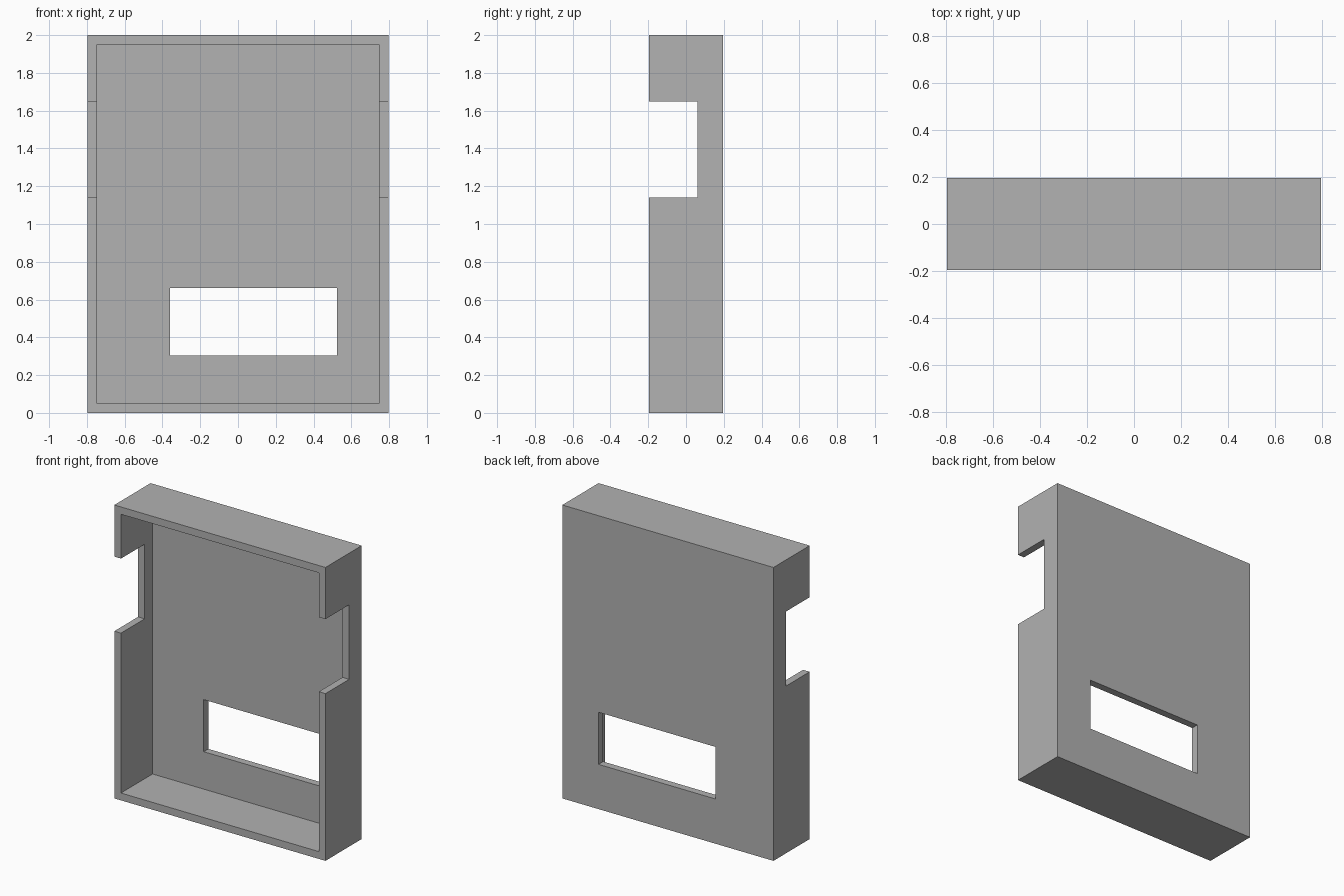
import bpy
import bmesh
from mathutils import Vector

old = bpy.data.objects.get("Cube")
if old:
    bpy.data.objects.remove(old, do_unlink=True)

W, D, H = 0.796, 0.195, 2.0   # half width, half depth, height
WALL = 0.05                   # wall and back panel thickness
OVER = 0.1                    # cutter overshoot

grey = bpy.data.materials.new("plain_grey")
grey.use_nodes = True
grey.diffuse_color = (0.445, 0.445, 0.445, 1)
grey.node_tree.nodes["Principled BSDF"].inputs["Base Color"].default_value = grey.diffuse_color


def box(name, low, high):
    """Box between two opposite corners."""
    low, high = Vector(low), Vector(high)
    bm = bmesh.new()
    bmesh.ops.create_cube(bm, size=1)
    for v in bm.verts:
        v.co = (low + high) / 2 + v.co * (high - low)
    mesh = bpy.data.meshes.new(name)
    bm.to_mesh(mesh)
    bm.free()
    mesh.materials.append(grey)
    obj = bpy.data.objects.new(name, mesh)
    bpy.context.collection.objects.link(obj)
    return obj


# Shell with its back panel at +y and open front
tray = box("tray_case", (-W, -D, 0), (W, D, H))

cutters = [
    # Open interior
    box("cavity_cutter", (-W + WALL, -D - OVER, WALL), (W - WALL, D - WALL, H - WALL)),
    # Matching notches through both side walls
    box("side_notch_cutter", (-W - OVER, -D - OVER, 1.14), (W + OVER, 0.06, 1.648)),
    # Off-centre window through the back panel
    box("back_window_cutter", (-0.36, 0, 0.305), (0.523, D + OVER, 0.66)),
]

for cutter in cutters:
    cutter.hide_render = True
    mod = tray.modifiers.new(cutter.name, "BOOLEAN")
    mod.operation = "DIFFERENCE"
    mod.solver = "EXACT"
    mod.object = cutter

# Bake the cuts and drop the cutters
bpy.context.view_layer.update()
evaluated = tray.evaluated_get(bpy.context.evaluated_depsgraph_get())
baked = bpy.data.meshes.new_from_object(evaluated)
tray.modifiers.clear()
tray.data = baked
for cutter in cutters:
    bpy.data.objects.remove(cutter, do_unlink=True)
